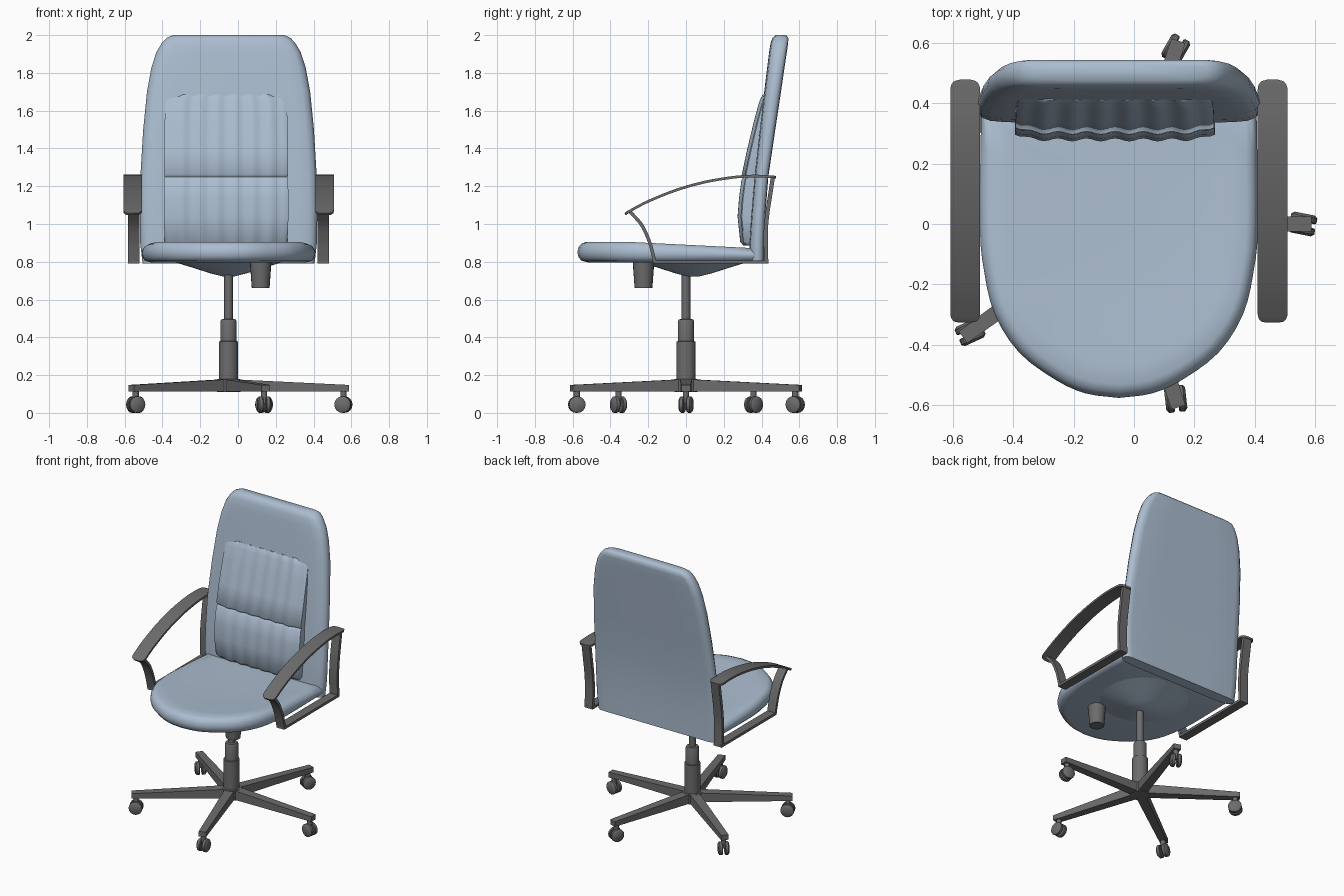
import bpy, bmesh, math
from mathutils import Matrix, Vector

old = bpy.data.objects.get("Cube")
if old:
    bpy.data.objects.remove(old, do_unlink=True)

CX = -0.05  # the chair's own centre line


def material(name, rgb):
    m = bpy.data.materials.new(name)
    m.use_nodes = True
    m.diffuse_color = (*rgb, 1)
    m.node_tree.nodes["Principled BSDF"].inputs["Base Color"].default_value = (*rgb, 1)
    return m


FABRIC = material("blue grey fabric", (0.41, 0.51, 0.63))
PLASTIC = material("dark grey plastic", (0.15, 0.15, 0.15))


def loft(name, rings, mat, matrix=Matrix(), angle=40):
    """Skin a list of closed rings and cap both ends."""
    bm = bmesh.new()
    loops = [[bm.verts.new(p) for p in ring] for ring in rings]
    n = len(loops[0])
    for a, b in zip(loops, loops[1:]):
        for i in range(n):
            j = (i + 1) % n
            bm.faces.new((a[i], a[j], b[j], b[i]))
    bm.faces.new(loops[0][::-1])
    bm.faces.new(loops[-1])
    bm.transform(matrix)
    bmesh.ops.recalc_face_normals(bm, faces=bm.faces)
    me = bpy.data.meshes.new(name)
    bm.to_mesh(me)
    bm.free()
    me.materials.append(mat)
    ob = bpy.data.objects.new(name, me)
    bpy.context.collection.objects.link(ob)
    bpy.ops.object.select_all(action='DESELECT')
    ob.select_set(True)
    bpy.context.view_layer.objects.active = ob
    bpy.ops.object.shade_smooth_by_angle(angle=math.radians(angle))
    return ob


def lathe(name, profile, mat, matrix, sides=20):
    """Turn (radius, height) pairs around the local z axis."""
    rings = [[(r * math.cos(k * math.tau / sides), r * math.sin(k * math.tau / sides), z)
              for k in range(sides)] for r, z in profile]
    return loft(name, rings, mat, matrix)


def lerp(rows, z):
    """Interpolate rows whose first entry is the height."""
    for a, b in zip(rows, rows[1:]):
        if z <= b[0]:
            f = (z - a[0]) / (b[0] - a[0])
            return [p + (q - p) * f for p, q in zip(a, b)]
    return rows[-1]


def spline(points, steps=5):
    """Catmull-Rom smoothing of a 2D path."""
    p = [Vector(q) for q in points]
    p = [2 * p[0] - p[1]] + p + [2 * p[-1] - p[-2]]
    out = []
    for a, b, c, d in zip(p, p[1:], p[2:], p[3:]):
        for k in range(steps):
            t = k / steps
            out.append(0.5 * (2 * b + (c - a) * t + (2 * a - 5 * b + 4 * c - d) * t * t
                              + (3 * b - a - 3 * c + d) * t ** 3))
    return out + [p[-2]]


def strip(name, path, x, half, thick, round_end=0.0):
    """Flat band following a (y, z) path at a given x."""
    rings = []
    for i, p in enumerate(path):
        t = (path[min(i + 1, len(path) - 1)] - path[max(i - 1, 0)]).normalized()
        n = Vector((-t.y, t.x)) * thick / 2
        w = half
        if round_end:
            d = min((p - path[0]).length, (p - path[-1]).length, round_end)
            w = half - round_end + math.sqrt(round_end ** 2 - (round_end - d) ** 2)
        a, b = p + n, p - n
        rings.append([(x - w, *a), (x + w, *a), (x + w, *b), (x - w, *b)])
    return loft(name, rings, PLASTIC)


# Seat: rounded front outline, stacked in inset rings with a slightly dished top
right = spline([(0.0, -0.575), (0.11, -0.56), (0.21, -0.515), (0.33, -0.425), (0.41, -0.30),
                (0.445, -0.16), (0.46, 0.0), (0.455, 0.39)], 3)
outline = [(x, y) for x, y in right] + [(-x, y) for x, y in reversed(right[1:])]


def seat_ring(scale, z, slope):
    ring = []
    for x, y in outline:
        yy = -0.02 + (y + 0.02) * scale
        ring.append((CX + x * scale, yy, z - slope * max(0, yy + 0.3)))
    return ring


seat_rows = [(0.3, 0.797, 0), (0.9, 0.797, 0), (0.96, 0.805, 0), (0.99, 0.825, 0), (1.0, 0.85, 0.02),
             (0.99, 0.875, 0.04), (0.965, 0.895, 0.05), (0.92, 0.905, 0.05), (0.8, 0.903, 0.05),
             (0.55, 0.893, 0.04), (0.25, 0.886, 0.03)]
loft("seat", [seat_ring(*r) for r in seat_rows], FABRIC, angle=60)
lathe("seat_underside", [(0.03, 0.722), (0.1, 0.74), (0.2, 0.772), (0.29, 0.799)], FABRIC,
      Matrix.Translation((CX, 0.04, 0)), 28)

# Backrest: rows of (height, half width, front y, back y)
back_rows = [(0.79, 0.455, 0.335, 0.412), (0.9, 0.468, 0.335, 0.414), (1.05, 0.47, 0.345, 0.42),
             (1.25, 0.467, 0.362, 0.436), (1.5, 0.452, 0.39, 0.473), (1.7, 0.432, 0.414, 0.503),
             (1.83, 0.408, 0.43, 0.522), (1.91, 0.382, 0.44, 0.534), (1.96, 0.352, 0.448, 0.541),
             (1.985, 0.328, 0.458, 0.542), (2.0, 0.295, 0.476, 0.53)]
half_section = [(0.0, 0.0), (0.45, 0.0), (0.8, 0.02), (0.91, 0.08), (0.97, 0.22), (1.0, 0.5),
                (0.99, 0.8), (0.95, 0.96), (0.88, 1.0), (0.45, 1.0), (0.0, 1.0)]
section = half_section + [(-u, t) for u, t in half_section[-2:0:-1]]
loft("backrest", [[(CX + u * hw, yf + t * (yb - yf), z) for u, t in section]
                  for z, hw, yf, yb in back_rows], FABRIC, angle=60)

# Lumbar cushion: rippled front, split by a horizontal seam
cushion_rows = [(0.885, 0.31, 0.31), (0.905, 0.325, 0.292), (1.04, 0.33, 0.278), (1.14, 0.33, 0.286),
                (1.235, 0.328, 0.299), (1.25, 0.326, 0.312), (1.265, 0.328, 0.301), (1.4, 0.328, 0.33),
                (1.55, 0.325, 0.366), (1.645, 0.32, 0.392), (1.67, 0.31, 0.402), (1.685, 0.295, 0.412)]
STEPS = 42
rings = []
for z, hw, yf in cushion_rows:
    base = lerp(back_rows, z)[2] + 0.02
    ring = []
    for k in range(STEPS + 1):
        u = -1 + 2 * k / STEPS
        ripple = 0.005 * math.cos(u * math.pi * 7)
        y = yf + ripple + 0.022 * abs(u) ** 10
        ring.append((CX - 0.013 + u * hw, min(y, base - 0.005), z))
    ring += [(CX - 0.013 + hw, base, z), (CX - 0.013 - hw, base, z)]
    rings.append(ring)
loft("lumbar_cushion", rings, FABRIC, angle=50)

# Armrests: arched pad on a bent flat frame, one per side
pad_path = spline([(-0.322, 1.052), (-0.3, 1.067), (-0.2, 1.12), (-0.05, 1.18), (0.1, 1.222), (0.25, 1.247),
                   (0.36, 1.254), (0.45, 1.25), (0.476, 1.247)])
front_post = spline([(-0.295, 1.064), (-0.235, 0.995), (-0.195, 0.91), (-0.175, 0.84), (-0.165, 0.797)])
rear_post = spline([(0.425, 0.79), (0.422, 0.95), (0.43, 1.05), (0.445, 1.15), (0.46, 1.248)])
rail = [Vector((-0.175, 0.799)), Vector((0.436, 0.799))]
for side, s in (("left", 1), ("right", -1)):
    x = CX + s * 0.508
    strip(side + "_arm_pad", pad_path, x, 0.049, 0.014, 0.03)
    strip(side + "_arm_front_post", front_post, x - s * 0.006, 0.031, 0.018)
    strip(side + "_arm_rear_post", rear_post, x - s * 0.006, 0.031, 0.022)
    strip(side + "_arm_rail", rail, x - s * 0.006, 0.031, 0.018)

# Tension knob and gas-lift column
lathe("tension_knob", [(0.047, 0.66), (0.057, 0.798)], PLASTIC, Matrix.Translation((0.12, -0.225, 0)))
lathe("column", [(0.062, 0.11), (0.062, 0.178), (0.051, 0.18), (0.051, 0.378), (0.043, 0.38), (0.043, 0.485),
                 (0.038, 0.495), (0.023, 0.497), (0.023, 0.74)], PLASTIC, Matrix.Translation((CX, 0, 0)))

# Five-star base with twin-wheel casters
for i in range(5):
    spoke = Matrix.Translation((CX, 0, 0)) @ Matrix.Rotation(i * math.tau / 5, 4, 'Z')
    rings = [[(r, -w, 0.113), (r, w, 0.113), (r, w, top), (r, -w, top)]
             for r, w, top in ((0.02, 0.032, 0.178), (0.637, 0.024, 0.148))]
    loft(f"base_leg_{i + 1}", rings, PLASTIC, spoke)
    caster = spoke @ Matrix.Translation((0.608, 0, 0)) @ Matrix.Rotation(-0.2, 4, 'Z')
    lathe(f"caster_stem_{i + 1}", [(0.017, 0.05), (0.017, 0.115)], PLASTIC, caster, 10)
    for s in (-1, 1):
        wheel = caster @ Matrix.Translation((0, s * 0.021, 0.044)) @ Matrix.Rotation(-s * math.pi / 2, 4, 'X')
        lathe(f"caster_{i + 1}_{'left' if s > 0 else 'right'}_wheel",
              [(0.04, -0.014), (0.044, -0.01), (0.044, 0.006), (0.034, 0.014)], PLASTIC, wheel, 16)
